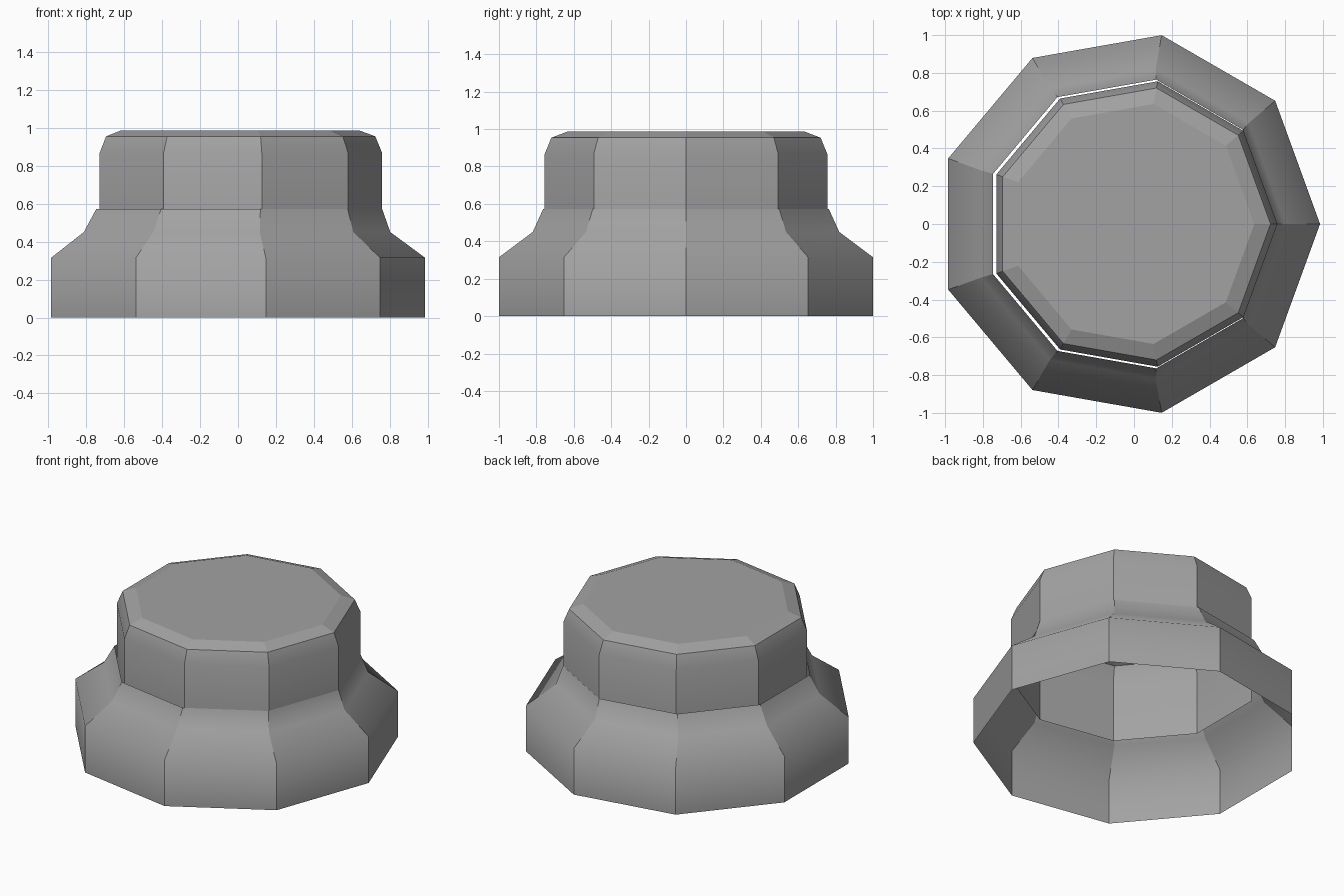
import bpy
import bmesh
from math import cos, sin, tau

SIDES = 9

cube = bpy.data.objects.get("Cube")
if cube:
    bpy.data.objects.remove(cube, do_unlink=True)

# One grey for the whole model
grey = bpy.data.materials.new("mid_grey")
grey.use_nodes = True
colour = (0.36, 0.36, 0.36, 1)
grey.diffuse_color = colour
grey.node_tree.nodes["Principled BSDF"].inputs["Base Color"].default_value = colour


def faceted_shell(name, profile, sharp_rings=(), capped=False):
    """Loft nine-sided rings (radius, height, x offset) into an open shell."""
    bm = bmesh.new()
    rings = [[bm.verts.new((cx + r * cos(tau * i / SIDES), r * sin(tau * i / SIDES), z))
              for i in range(SIDES)] for r, z, cx in profile]
    for low, high in zip(rings, rings[1:]):
        for i in range(SIDES):
            j = (i + 1) % SIDES
            bm.faces.new((low[i], low[j], high[j], high[i])).smooth = True
            # Creases run up the corners, the profile stays soft
            bm.edges.get((low[i], high[i])).smooth = False
    if capped:
        bm.faces.new(rings[-1])
    for k in sharp_rings:
        for i in range(SIDES):
            bm.edges.get((rings[k][i], rings[k][(i + 1) % SIDES])).smooth = False
    mesh = bpy.data.meshes.new(name)
    bm.to_mesh(mesh)
    bm.free()
    mesh.materials.append(grey)
    obj = bpy.data.objects.new(name, mesh)
    bpy.context.collection.objects.link(obj)
    return obj


# Flared skirt, open at both ends
faceted_shell("lower_skirt", [
    (1.015, 0.0, -0.03),
    (1.015, 0.315, -0.03),
    (0.832, 0.45, -0.03),
    (0.776, 0.572, -0.017),
])

# Upper drum with chamfered rim and flat lid, open underneath
faceted_shell("upper_drum", [
    (0.767, 0.44, -0.008),
    (0.767, 0.867, -0.008),
    (0.731, 0.954, -0.008),
    (0.645, 0.986, -0.008),
], sharp_rings=(2, 3), capped=True)
